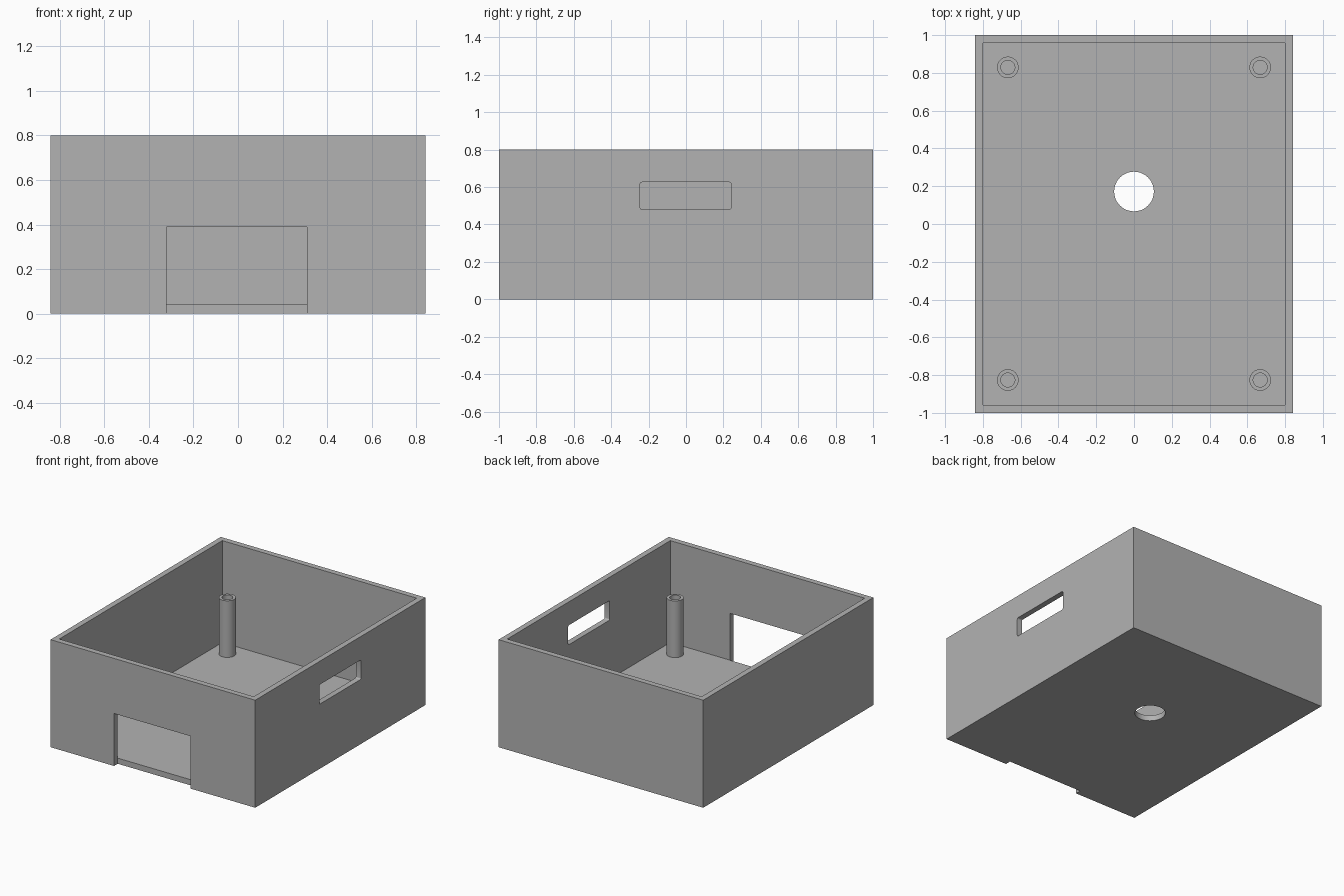
import bpy, bmesh
from mathutils import Matrix, Vector

if "Cube" in bpy.data.objects:
    bpy.data.objects.remove(bpy.data.objects["Cube"], do_unlink=True)

HX, HY, H, WALL = 0.842, 1.0, 0.8, 0.042

grey = bpy.data.materials.new("plain grey")
grey.use_nodes = True
colour = (0.45, 0.45, 0.45, 1)
grey.diffuse_color = colour
grey.node_tree.nodes["Principled BSDF"].inputs["Base Color"].default_value = colour


def add_object(name, bm):
    bmesh.ops.recalc_face_normals(bm, faces=bm.faces)
    mesh = bpy.data.meshes.new(name)
    bm.to_mesh(mesh)
    bm.free()
    mesh.materials.append(grey)
    obj = bpy.data.objects.new(name, mesh)
    bpy.context.collection.objects.link(obj)
    return obj


def box(name, low, high, round_x=0):
    low, high = Vector(low), Vector(high)
    bm = bmesh.new()
    place = Matrix.Translation((low + high) / 2) @ Matrix.Diagonal((*(high - low), 1))
    bmesh.ops.create_cube(bm, size=1, matrix=place)
    if round_x:
        edges = [e for e in bm.edges if abs(e.verts[0].co.x - e.verts[1].co.x) > 1e-4]
        bmesh.ops.bevel(bm, geom=edges, offset=round_x, segments=4, profile=0.5, affect='EDGES')
    return add_object(name, bm)


def cylinder(name, x, y, radius, low, high):
    bm = bmesh.new()
    bmesh.ops.create_cone(bm, cap_ends=True, segments=48, radius1=radius, radius2=radius,
                          depth=high - low, matrix=Matrix.Translation((x, y, (low + high) / 2)))
    return add_object(name, bm)


def select_only(obj):
    bpy.ops.object.select_all(action='DESELECT')
    obj.select_set(True)
    bpy.context.view_layer.objects.active = obj


def cut(obj, cutter):
    select_only(obj)
    mod = obj.modifiers.new("cut", 'BOOLEAN')
    mod.operation, mod.solver, mod.object = 'DIFFERENCE', 'EXACT', cutter
    bpy.ops.object.modifier_apply(modifier=mod.name)
    bpy.data.objects.remove(cutter, do_unlink=True)


# Open-topped tray with a front doorway, a side slot and a floor hole
tray = box("enclosure_tray", (-HX, -HY, 0), (HX, HY, H))
cut(tray, box("cavity", (WALL - HX, WALL - HY, WALL), (HX - WALL, HY - WALL, H + 0.1)))
cut(tray, box("doorway", (-0.32, -1.1, -0.1), (0.31, WALL - HY + 0.001, 0.39)))
cut(tray, box("side_slot", (0.7, -0.245, 0.481), (0.95, 0.242, 0.626), round_x=0.01))
cut(tray, cylinder("floor_hole", 0, 0.172, 0.105, -0.1, 0.2))

# Hollow corner standoffs
for side, x in (("right", -0.668), ("left", 0.668)):
    for end, y in (("front", -0.826), ("back", 0.829)):
        post = cylinder(f"{end}_{side}_standoff", x, y, 0.057, 0.03, 0.463)
        cut(post, cylinder("screw_hole", x, y, 0.037, WALL, 0.6))
        select_only(post)
        bpy.ops.object.shade_smooth_by_angle()

select_only(tray)
bpy.ops.object.shade_smooth_by_angle()
